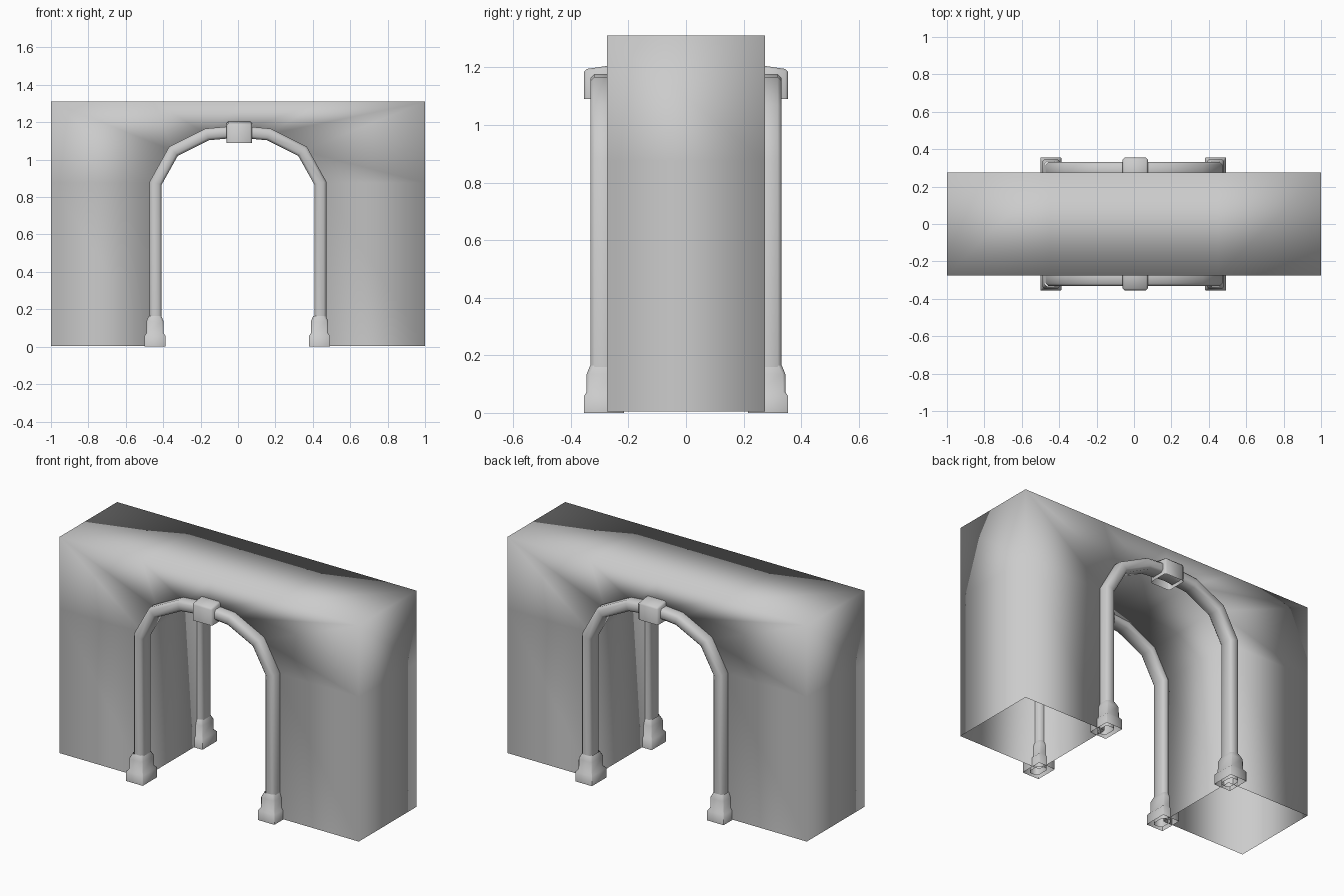
import bpy, bmesh
from mathutils import Vector

if "Cube" in bpy.data.objects:
    bpy.data.objects.remove(bpy.data.objects["Cube"])

# One plain grey for everything
stone = bpy.data.materials.new("grey_stone")
stone.use_nodes = True
colour = (0.6, 0.6, 0.6, 1)
stone.diffuse_color = colour
stone.node_tree.nodes["Principled BSDF"].inputs["Base Color"].default_value = colour

DEPTH = 0.275      # half thickness of the wall
TRIM_Y = 0.285     # centre line of the trim
HEIGHT = 1.31


def finish(bm, name):
    bmesh.ops.recalc_face_normals(bm, faces=bm.faces)
    for f in bm.faces:
        f.smooth = True
    mesh = bpy.data.meshes.new(name)
    bm.to_mesh(mesh)
    bm.free()
    mesh.materials.append(stone)
    obj = bpy.data.objects.new(name, mesh)
    bpy.context.collection.objects.link(obj)
    return obj


def loft(bm, rings, closed=True):
    """Skin consecutive rings of points with quads."""
    rows = [[bm.verts.new(p) for p in ring] for ring in rings]
    n = len(rows[0])
    for a, b in zip(rows, rows[1:]):
        for i in range(n if closed else n - 1):
            j = (i + 1) % n
            bm.faces.new((a[i], a[j], b[j], b[i]))
    return rows


def mirrored(half):
    """Left to right polyline from its right half, which ends on the axis."""
    return [(-x, z) for x, z in half] + [p for p in reversed(half[:-1])]


def section(half_u, half_v, chamfer):
    """Chamfered rectangle around the origin."""
    u, v, c = half_u, half_v, chamfer
    return [(u, v - c), (u - c, v), (c - u, v), (-u, v - c),
            (-u, c - v), (c - u, -v), (u - c, -v), (u, c - v)]


opening = mirrored([(0.44, 0), (0.44, 0.875), (0.345, 1.045), (0.165, 1.135), (0, 1.15)])
outline = mirrored([(1, 0), (1, 0.875), (1, HEIGHT), (0.45, HEIGHT), (0, HEIGHT)])

# Wall: a hollow shell, open underneath, with softly blended corners
bm = bmesh.new()
rings = []
for path, y in ((opening, -DEPTH), (outline, -DEPTH), (outline, DEPTH), (opening, DEPTH)):
    rings.append([(x, y, 0.004 + z * (1 - 0.004 / HEIGHT)) for x, z in path])
rows = loft(bm, rings, closed=False)
for i in range(len(opening) - 1):
    bm.faces.new((rows[3][i], rows[3][i + 1], rows[0][i + 1], rows[0][i]))
finish(bm, "wall")

for side, word in ((-1, "front"), (1, "back")):
    # Arch trim: a chamfered section swept along the opening
    bm = bmesh.new()
    path = [Vector((x, 0, z)) for x, z in opening]
    rings = []
    for i, p in enumerate(path):
        before = (p - path[max(i - 1, 0)]).normalized()
        after = (path[min(i + 1, len(path) - 1)] - p).normalized()
        along = (before + after).normalized()
        normal = Vector((-along.z, 0, along.x))
        stretch = 1 / max(along.dot(after if after.length else before), 0.5)
        rings.append([p + normal * (u * stretch) + Vector((0, side * TRIM_Y + v, 0))
                      for u, v in section(0.032, 0.047, 0.014)])
    loft(bm, rings)
    finish(bm, word + "_arch_trim")

    # Stepped column bases, open underneath
    for x, hand in ((-0.444, "right"), (0.436, "left")):
        bm = bmesh.new()
        steps = [(0.056, 0.070, 0.002, 0), (0.056, 0.070, 0.002, 0.058),
                 (0.046, 0.060, 0.008, 0.072), (0.046, 0.060, 0.010, 0.135),
                 (0.034, 0.048, 0.014, 0.165)]
        loft(bm, [[(x + u, side * TRIM_Y + v, z) for u, v in section(a, b, c)]
                  for a, b, c, z in steps])
        finish(bm, f"{word}_{hand}_column_base")

    # Keystone: block with a sloping top, open underneath
    bm = bmesh.new()
    bmesh.ops.create_cube(bm, size=1)
    for v in bm.verts:
        outer = v.co.y * side > 0
        top = v.co.z > 0
        v.co = (0.007 + v.co.x * 0.135,
                side * (0.355 if outer else 0.225),
                (1.193 if outer else 1.212) if top else 1.09)
    under = [f for f in bm.faces if all(v.co.z < 1.1 for v in f.verts)]
    bmesh.ops.delete(bm, geom=under, context="FACES")
    edges = [e for e in bm.edges if not e.is_boundary]
    bmesh.ops.bevel(bm, geom=edges, offset=0.01, segments=1, affect="EDGES")
    finish(bm, word + "_keystone")
